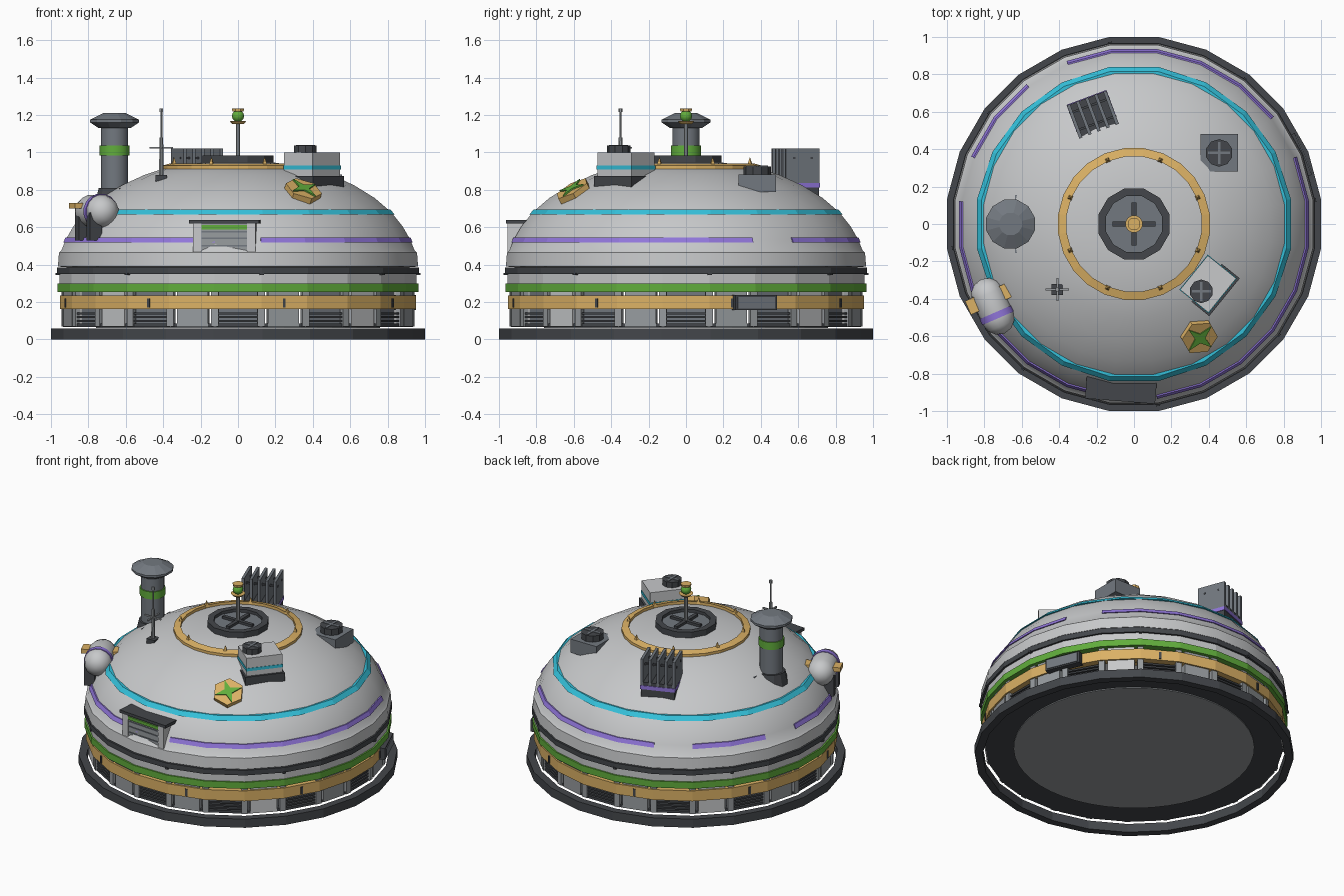
import bpy, bmesh
from math import radians, cos, sin, pi
from mathutils import Matrix

if "Cube" in bpy.data.objects:
    bpy.data.objects.remove(bpy.data.objects["Cube"])


def material(name, r, g, b):
    m = bpy.data.materials.new(name)
    m.use_nodes = True
    m.diffuse_color = (r, g, b, 1)
    m.node_tree.nodes["Principled BSDF"].inputs["Base Color"].default_value = (r, g, b, 1)
    return m


LIGHT = material("light grey", .57, .58, .59)
MID = material("mid grey", .31, .33, .345)
SLATE = material("slate grey", .17, .19, .215)
DARK = material("dark grey", .057, .062, .07)
GOLD = material("ochre gold", .71, .44, .13)
GREEN = material("leaf green", .12, .42, .045)
CYAN = material("cyan", .035, .53, .70)
PURPLE = material("purple", .28, .18, .70)


def finish(name, bm, mat, matrix=None, smooth=False):
    bmesh.ops.remove_doubles(bm, verts=bm.verts, dist=1e-5)
    bmesh.ops.recalc_face_normals(bm, faces=bm.faces)
    if matrix:
        bm.transform(matrix)
    me = bpy.data.meshes.new(name)
    bm.to_mesh(me)
    bm.free()
    me.materials.append(mat)
    if smooth:
        for p in me.polygons:
            p.use_smooth = True
        me.set_sharp_from_angle(angle=radians(32))
    ob = bpy.data.objects.new(name, me)
    bpy.context.collection.objects.link(ob)
    return ob


def lathe(name, profile, mat, n=24, arc=None, matrix=None, smooth=False, closed=False):
    """Turn a radius/height profile; radii are measured to the flats."""
    bm = bmesh.new()
    step = 360 / n
    start, end = arc or (step / 2, 360 + step / 2)
    count = round((end - start) / step)
    k = 1 / cos(pi / n)
    rows = []
    for i in range(count + 1):
        a = radians(start + i * step)
        rows.append([bm.verts.new((r * k * cos(a), r * k * sin(a), z)) for r, z in profile])
    m = len(profile)
    for one, two in zip(rows, rows[1:]):
        for j in range(m if closed else m - 1):
            q = (j + 1) % m
            bm.faces.new((one[j], two[j], two[q], one[q]))
    if arc and closed:
        bm.faces.new(rows[0])
        bm.faces.new(rows[-1])
    bmesh.ops.dissolve_degenerate(bm, dist=1e-6, edges=bm.edges)
    return finish(name, bm, mat, matrix, smooth)


def ring(name, r0, r1, z0, z1, mat, n=24, **kw):
    return lathe(name, [(r0, z0), (r1, z0), (r1, z1), (r0, z1)], mat, n, closed=True, **kw)


def disc(name, r0, r1, z0, z1, mat, n=12, **kw):
    return lathe(name, [(0, z0), (r0, z0), (r1, z1), (0, z1)], mat, n, **kw)


def box(name, size, mat, matrix):
    bm = bmesh.new()
    bmesh.ops.create_cube(bm, size=1)
    bm.transform(Matrix.Diagonal((*size, 1)))
    return finish(name, bm, mat, matrix)


def star(name, radii, n, z0, z1, mat, matrix):
    bm = bmesh.new()
    rims = [[bm.verts.new((radii[i % len(radii)] * cos(2 * pi * i / n),
                           radii[i % len(radii)] * sin(2 * pi * i / n), z)) for i in range(n)]
            for z in (z0, z1)]
    for rim in rims:
        bm.faces.new(rim)
    for i in range(n):
        j = (i + 1) % n
        bm.faces.new((rims[0][i], rims[0][j], rims[1][j], rims[1][i]))
    return finish(name, bm, mat, matrix)


def move(x, y, z=0):
    return Matrix.Translation((x, y, z))


def turn(deg, axis="Z"):
    return Matrix.Rotation(radians(deg), 4, axis)


def polar(deg, r, z):
    """Frame with local x pointing outward from the dome axis."""
    return turn(deg) @ move(r, 0, z)


# Ground ring and floor
ring("ground_ring", .95, 1.0, 0, .06, DARK)
disc("floor_plate", .935, .935, .068, .085, DARK, n=24)
disc("floor_centre", .76, .76, .062, .07, MID, n=48)

# Wall bays: solid panels alternate with louvres
for k in range(24):
    a = k * 15
    box("wall_pillar", (.03, .04, .19), MID, polar(a + 7.5, .935, .165))
    if k % 2:
        box("wall_panel", (.04, .17, .19), LIGHT if k % 3 == 0 else MID, polar(a, .922, .165))
    else:
        for z in (.10, .12, .14):
            box("louvre_slat", (.03, .22, .011), DARK, polar(a, .92, z))
        box("louvre_back", (.01, .23, .18), SLATE, polar(a, .895, .17))
    if k % 3 == 0:
        box("gold_band_clip", (.012, .015, .05), DARK, polar(a + 15, .952, .195))
        box("band_bolt", (.02, .02, .012), DARK, polar(a + 7.5, .972, .35))

# Stacked bands round the wall
ring("gold_band", .90, .953, .163, .235, GOLD)
ring("green_band", .90, .965, .255, .30, GREEN)
ring("upper_wall", .90, .955, .30, .35, LIGHT)
ring("dark_band", .90, .968, .35, .385, DARK)

# Dome shell and its stripes
shell = [(.90, .385), (.963, .39), (.957, .465), (.945, .475), (.92, .535), (.88, .605), (.82, .68),
         (.73, .757), (.62, .825), (.50, .88), (.38, .92), (.2, .945), (0, .95)]
lathe("dome_shell", shell, LIGHT, smooth=True)
for arc in ((37.5, 112.5), (127.5, 157.5), (172.5, 262.5), (277.5, 382.5)):
    lathe("purple_stripe", [(.90, .518), (.935, .518), (.922, .545), (.90, .545)], PURPLE,
          arc=arc, closed=True)
lathe("cyan_stripe", [(.79, .667), (.839, .667), (.815, .694), (.78, .694)], CYAN, n=20, closed=True)

# Crown ring, hub and beacon
lathe("crown_ring", [(.36, .90), (.405, .90), (.405, .93), (.36, .942)], GOLD, closed=True)
for k in range(8):
    disc("crown_spike", .012, .001, .93, .972, GOLD, n=4, matrix=polar(22.5 + 45 * k, .37, 0))
ring("hub_rim", .15, .19, .93, .985, DARK, n=12)
disc("hub_floor", .155, .155, .93, .965, SLATE)
for a in (0, 90):
    box("hub_cross", (.23, .025, .02), DARK, turn(a) @ move(0, 0, .972))
disc("beacon_pole", .012, .012, .96, 1.22, MID, n=8)
disc("beacon_tray", .03, .045, 1.152, 1.168, GOLD)
ball = [(.033 * cos(radians(a)), 1.195 + .033 * sin(radians(a))) for a in range(-90, 91, 30)]
lathe("beacon_lamp", ball, GREEN, n=12, smooth=True)
disc("beacon_cap", .03, .033, 1.22, 1.236, GOLD, n=8)

# Chimney
spot = move(-.66, 0)
disc("chimney_foot", .11, .085, .70, .81, DARK, matrix=spot)
box("chimney_brace", (.022, .31, .02), SLATE, move(-.625, 0, .80))
disc("chimney_pipe", .073, .073, .78, 1.15, SLATE, n=16, matrix=spot, smooth=True)
ring("chimney_band", .06, .08, .985, 1.037, GREEN, n=16, matrix=spot, smooth=True)
lathe("chimney_cap", [(0, 1.13), (.085, 1.13), (.13, 1.16), (.13, 1.175), (.06, 1.21), (0, 1.21)],
      SLATE, n=12, matrix=spot)

# Antenna mast
spot = move(-.41, -.35)
box("antenna_foot", (.06, .06, .04), DARK, spot @ move(0, 0, .86))
disc("antenna_mast", .012, .010, .86, 1.08, MID, n=8, matrix=spot)
disc("antenna_rod", .005, .005, 1.05, 1.22, MID, n=6, matrix=spot)
disc("antenna_tip", .01, .01, 1.215, 1.235, MID, n=6, matrix=spot)
for a in (0, 90):
    box("antenna_bar", (.125, .01, .01), MID, spot @ move(0, 0, 1.025) @ turn(a))

# Heat sink with radial fins
spot = polar(110.6, .625, 0)
box("heat_sink_base", (.188, .22, .12), DARK, spot @ move(0, 0, .80))
box("heat_sink_stripe", (.196, .228, .026), PURPLE, spot @ move(0, 0, .825))
for i in range(5):
    box("heat_sink_fin", (.19, .018, .19), SLATE, spot @ move(0, (i - 2) * .052, .925))
for x in (-.05, .05):
    box("heat_sink_tie", (.012, .23, .012), DARK, spot @ move(x, 0, .97))


def fan(spot, r, z0, z1):
    disc("fan_drum", r, r, z0, z1, DARK, n=10, matrix=spot)
    for a in (0, 90):
        box("fan_cross", (r * 1.7, .014, .008), SLATE, spot @ move(0, 0, z1) @ turn(a))


# Rear vent box and front machine box
box("vent_box", (.20, .20, .095), SLATE, move(.455, .38, .835))
fan(move(.455, .38), .07, .87, .925)
spot = polar(-39, .51, 0)
box("machine_plinth", (.225, .26, .09), DARK, spot @ move(0, 0, .83))
box("machine_box", (.195, .235, .14), LIGHT, spot @ move(0, 0, .93))
box("machine_stripe", (.201, .241, .02), CYAN, spot @ move(0, 0, .92))
fan(move(.36, -.36), .06, .99, 1.037)

# Hexagonal badge lying on the dome
spot = polar(-60, .69, .785) @ turn(33, "Y")
star("badge_plate", [.10], 6, -.02, .027, GOLD, spot)
star("badge_star", [.088, .028], 8, .027, .035, GREEN, spot @ turn(20))

# Garage hatch
spot = polar(-94.5, 0, 0)
box("hatch_roof", (.16, .375, .02), DARK, spot @ move(.87, 0, .63))
box("hatch_body", (.16, .26, .15), MID, spot @ move(.858, 0, .545))
for s in (-1, 1):
    box("hatch_jamb", (.17, .045, .155), LIGHT, spot @ move(.86, s * .145, .545))
box("hatch_lintel", (.01, .25, .022), GREEN, spot @ move(.94, 0, .60))
for z in (.50, .54, .575):
    box("hatch_shutter_rib", (.01, .245, .008), SLATE, spot @ move(.937, 0, z))

# Storage tank with band, straps and legs
spot = move(-.755, -.44, .685) @ turn(-66.5) @ turn(90, "Y")
caps = [(.088 * cos(radians(a)), (.07 if a > 0 else -.07) + .088 * sin(radians(a)))
        for a in (-90, -60, -30, -1, 1, 30, 60, 90)]
lathe("tank", caps, LIGHT, n=16, matrix=spot, smooth=True)
ring("tank_band", .08, .092, .035, .07, PURPLE, n=16, matrix=spot, smooth=True)
box("tank_strap", (.03, .25, .08), GOLD, spot @ move(-.03, 0, -.045))
for z in (-.07, .08):
    box("tank_leg", (.15, .07, .05), DARK, spot @ move(.08, -.05, z))

# Side display box on the gold band
box("side_box", (.05, .24, .08), DARK, polar(22.5, .955, .197))
box("side_box_face", (.006, .215, .062), SLATE, polar(22.5, .982, .197))
